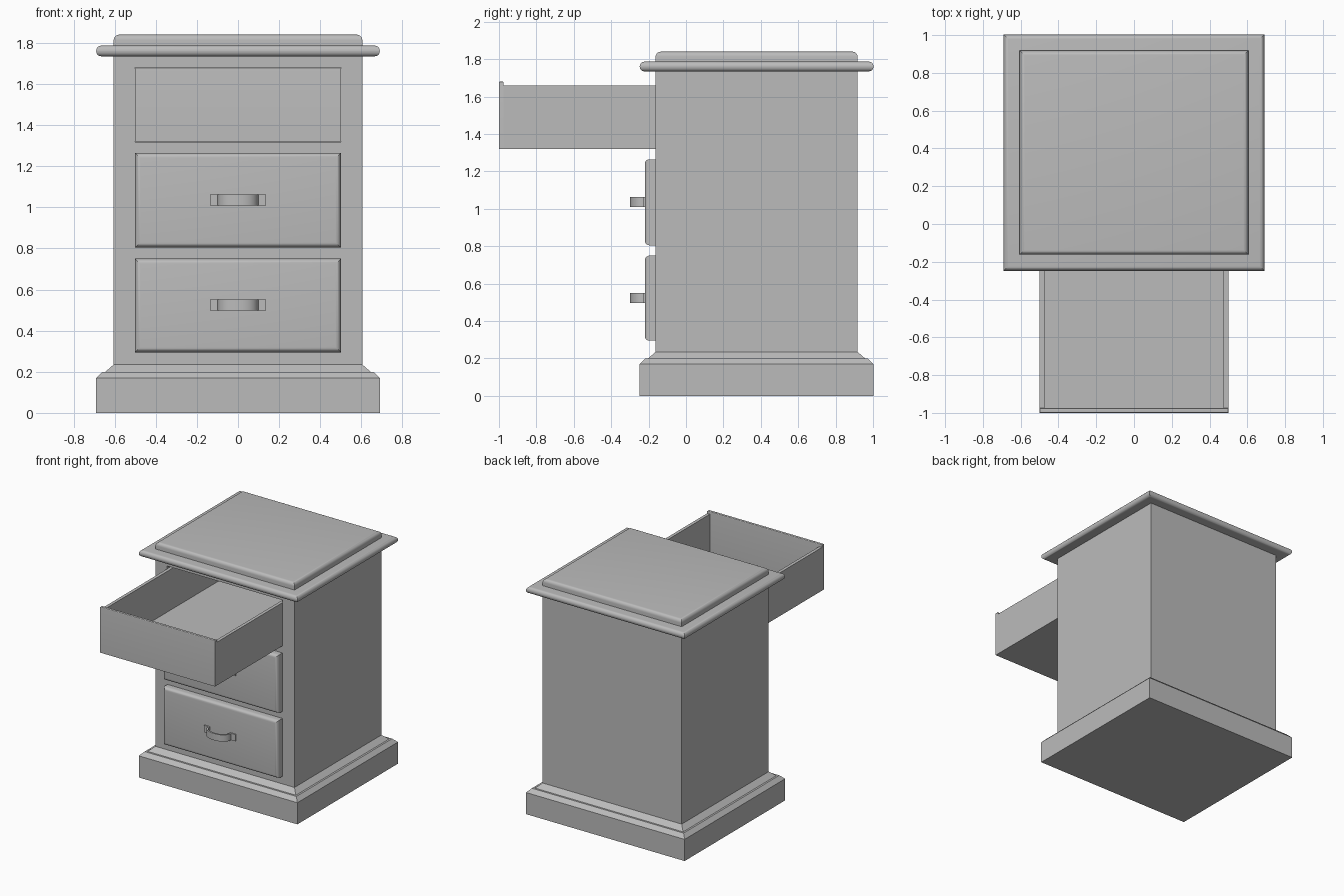
import bpy, bmesh, math

cube = bpy.data.objects.get("Cube")
if cube:
    bpy.data.objects.remove(cube, do_unlink=True)

# Single plain grey
grey = bpy.data.materials.new("plain_grey")
grey.use_nodes = True
GREY = (0.5, 0.5, 0.5, 1)
grey.diffuse_color = GREY
grey.node_tree.nodes["Principled BSDF"].inputs["Base Color"].default_value = GREY

# Cabinet footprint
HALF_X, HALF_Y, MID_Y = 0.605, 0.54, 0.3775
FRONT, BACK = MID_Y - HALF_Y, MID_Y + HALF_Y


def finish(name, bm, smooth=False):
    bmesh.ops.recalc_face_normals(bm, faces=bm.faces[:])
    mesh = bpy.data.meshes.new(name)
    bm.to_mesh(mesh)
    bm.free()
    mesh.materials.append(grey)
    obj = bpy.data.objects.new(name, mesh)
    bpy.context.collection.objects.link(obj)
    if smooth:
        bpy.ops.object.select_all(action='DESELECT')
        obj.select_set(True)
        bpy.context.view_layer.objects.active = obj
        bpy.ops.object.shade_smooth_by_angle(angle=math.radians(35))
    return obj


def box_mesh(x, y, z):
    """Box from (low, high) ranges on each axis."""
    bm = bmesh.new()
    bmesh.ops.create_cube(bm, size=1)
    for v in bm.verts:
        for axis, (low, high) in enumerate((x, y, z)):
            v.co[axis] = high if v.co[axis] > 0 else low
    return bm


def box(name, x, y, z, radius=0, rounded=()):
    """Box whose edges around the faces with the given normals are rounded."""
    bm = box_mesh(x, y, z)
    bm.normal_update()
    edges = set()
    for axis, sign in rounded:
        for f in bm.faces:
            if f.normal[axis] * sign > 0.9:
                edges.update(f.edges)
    if edges:
        bmesh.ops.bevel(bm, geom=list(edges), offset=radius, segments=5,
                        profile=0.5, affect='EDGES')
    return finish(name, bm, bool(edges))


def around(offset):
    """Ranges of the footprint grown by an offset."""
    return ((-HALF_X - offset, HALF_X + offset), (FRONT - offset, BACK + offset))


# Stepped plinth: stacked rectangular rings
bm = bmesh.new()
rings = []
for offset, z in ((0.085, 0), (0.085, 0.17), (0.055, 0.2), (0.04, 0.2), (0, 0.235)):
    (x0, x1), (y0, y1) = around(offset)
    rings.append([bm.verts.new((x, y, z))
                  for x, y in ((x0, y0), (x1, y0), (x1, y1), (x0, y1))])
for lower, upper in zip(rings, rings[1:]):
    for i in range(4):
        j = (i + 1) % 4
        bm.faces.new((lower[i], lower[j], upper[j], upper[i]))
bm.faces.new(rings[0])
bm.faces.new(rings[-1])
finish("plinth", bm)

# Cabinet body with a recess for the open drawer
bm = box_mesh(*around(0), (0.23, 1.74))
bm.normal_update()
front = next(f for f in bm.faces if f.normal.y < -0.9)
bmesh.ops.inset_individual(bm, faces=[front], thickness=0.1)
for v in front.verts:
    v.co.x = math.copysign(0.502, v.co.x)
    v.co.z = 1.68 if v.co.z > 1 else 1.318
result = bmesh.ops.extrude_face_region(bm, geom=[front])
for v in result["geom"]:
    if isinstance(v, bmesh.types.BMVert):
        v.co.y = BACK - 0.05
if front.is_valid:
    bmesh.ops.delete(bm, geom=[front], context='FACES_ONLY')
finish("cabinet_body", bm)

# Rounded moulding and raised top
box("top_moulding", *around(0.085), (1.735, 1.787), 0.025, ((2, 1), (2, -1)))
box("top_panel", *around(0), (1.78, 1.84), 0.026, ((2, 1),))

# Open drawer
W, T = 0.5, 0.025
Y0, Y1 = -1 + T, 0.6
box("open_drawer_front", (-W, W), (-1, Y0), (1.32, 1.68), 0.006, ((2, 1),))
box("open_drawer_floor", (T - W, W - T), (Y0, Y1), (1.32, 1.34))
box("open_drawer_back", (T - W, W - T), (Y1 - T, Y1), (1.34, 1.66))
box("open_drawer_right_side", (-W, T - W), (Y0, Y1), (1.32, 1.66))
box("open_drawer_left_side", (W - T, W), (Y0, Y1), (1.32, 1.66))


def strap(name, z0, z1, y):
    """Bowed handle strap: a curved band extruded in height."""
    bm = bmesh.new()
    steps = 20

    def arc(half, depth):
        points = []
        for i in range(steps + 1):
            a = math.pi * i / steps
            x = half * math.copysign(abs(math.cos(a)) ** 0.85, math.cos(a))
            points.append((x, y - depth * abs(math.sin(a)) ** 0.85))
        return points

    outer, inner = arc(0.1, 0.08), arc(0.088, 0.067)
    rows = [[bm.verts.new((*p, z)) for p in line]
            for line, z in ((outer, z0), (outer, z1), (inner, z1), (inner, z0))]
    for a, b in zip(rows, rows[1:] + rows[:1]):
        for i in range(steps):
            bm.faces.new((a[i], a[i + 1], b[i + 1], b[i]))
    for end in (0, -1):
        bm.faces.new([row[end] for row in rows])
    finish(name, bm, True)


# Closed drawers with handles
PANEL = -0.22
for label, z0, z1 in (("lower", 0.295, 0.75), ("middle", 0.805, 1.265)):
    box(label + "_drawer_front", (-W, W), (PANEL, FRONT + 0.01), (z0, z1),
        0.025, ((1, -1),))
    mid = (z0 + z1) / 2
    h0, h1 = mid - 0.025, mid + 0.028
    strap(label + "_handle_strap", h0, h1, PANEL)
    for side, sign in (("left", 1), ("right", -1)):
        ends = sorted((sign * 0.09, sign * 0.136))
        box(f"{label}_handle_{side}_tab", ends, (PANEL - 0.008, PANEL + 0.002), (h0, h1))
